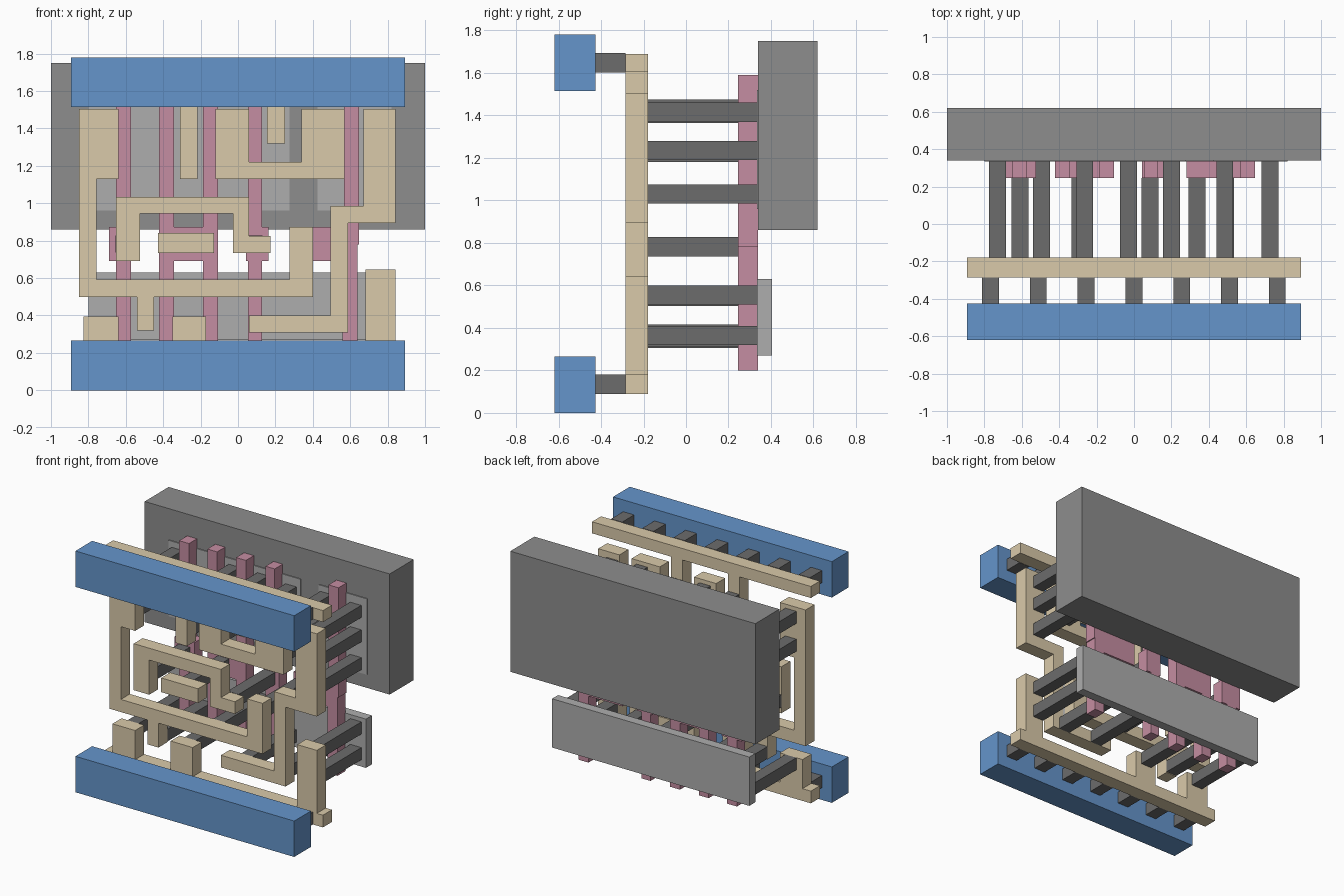
import bpy, bmesh


def material(name, rgb):
    m = bpy.data.materials.new(name)
    m.diffuse_color = (*rgb, 1)
    return m


BLUE = material("rail_blue", (0.13, 0.30, 0.60))
TAN = material("trace_tan", (0.70, 0.59, 0.40))
PINK = material("gate_pink", (0.56, 0.27, 0.36))
DARK = material("pillar_grey", (0.15, 0.15, 0.15))
MID = material("well_grey", (0.27, 0.27, 0.27))
LIGHT = material("strip_grey", (0.42, 0.42, 0.42))


def plate(name, outline, y0, y1, mat):
    """Extrude an x/z outline from y0 to y1."""
    bm = bmesh.new()
    face = bm.faces.new([bm.verts.new((x, y0, z)) for x, z in outline])
    new = bmesh.ops.extrude_face_region(bm, geom=[face])["geom"]
    bmesh.ops.translate(bm, vec=(0, y1 - y0, 0),
                        verts=[v for v in new if isinstance(v, bmesh.types.BMVert)])
    bmesh.ops.recalc_face_normals(bm, faces=bm.faces)
    me = bpy.data.meshes.new(name)
    bm.to_mesh(me)
    bm.free()
    me.materials.append(mat)
    ob = bpy.data.objects.new(name, me)
    bpy.context.collection.objects.link(ob)
    return ob


def box(name, x0, x1, z0, z1, y0, y1, mat):
    return plate(name, [(x0, z0), (x1, z0), (x1, z1), (x0, z1)], y0, y1, mat)


def pillar(name, x, z, y0, y1):
    box(name, x - .045, x + .045, z - .045, z + .045, y0, y1, DARK)


# Front rails with their row of short pillars
for side, z0, zp in (("lower", 0, .135), ("upper", 1.515, 1.648)):
    box(side + "_rail", -.893, .893, z0, z0 + .265, -.62, -.425, BLUE)
    for i in range(7):
        pillar(side + "_rail_pillar", -.767 + i * .2555, zp, -.425, -.285)

# Back well and the thin strips
box("back_well", -1, 1, .86, 1.75, .34, .62, MID)
box("lower_strip", -.8, .81, .27, .63, .335, .405, LIGHT)
box("upper_strip_left", -.8, .275, .96, 1.52, .333, .405, LIGHT)
box("upper_strip_right", .425, .82, .96, 1.52, .333, .405, LIGHT)

# Pink gate bars with widened pads
GY = (.245, .338, PINK)


def gate(name, x0, x1, p0, p1):
    a, b, c, d = .2, .69, .873, 1.59
    plate(name, [(x0, a), (x1, a), (x1, b), (p1, b), (p1, c), (x1, c), (x1, d),
                 (x0, d), (x0, c), (p0, c), (p0, b), (x0, b)], *GY)


gate("gate_1", -.652, -.572, -.69, -.525)
gate("gate_4", .053, .128, .042, .163)
plate("gate_pair", [(-.422, .2), (-.342, .2), (-.342, .69), (-.187, .69), (-.187, .2),
                    (-.107, .2), (-.107, 1.59), (-.187, 1.59), (-.187, .873),
                    (-.342, .873), (-.342, 1.59), (-.422, 1.59)], *GY)
plate("gate_5", [(.56, .2), (.64, .2), (.64, .78), (.648, .78), (.648, 1.59),
                 (.567, 1.59), (.567, .873), (.28, .873), (.28, .69), (.56, .69)], *GY)

# Tan traces
TY = (-.285, -.18, TAN)
plate("upper_trace", [(-.893, 1.69), (-.893, 1.605), (-.31, 1.605), (-.31, 1.13),
                      (-.217, 1.13), (-.217, 1.605), (.155, 1.605), (.155, 1.32),
                      (.25, 1.32), (.25, 1.605), (.893, 1.605), (.893, 1.69)], *TY)
plate("lower_trace", [(-.893, .09), (.893, .09), (.893, .18), (.843, .18), (.843, .645),
                      (.683, .645), (.683, .18), (-.17, .18), (-.17, .395), (-.35, .395),
                      (-.35, .18), (-.64, .18), (-.64, .395), (-.825, .395), (-.825, .18),
                      (-.893, .18)], *TY)
plate("left_trace", [(-.85, 1.505), (-.85, .5), (-.54, .5), (-.54, .32), (-.45, .32),
                     (-.45, .5), (.4, .5), (.4, .873), (.275, .873), (.275, .593),
                     (-.757, .593), (-.757, 1.13), (-.64, 1.13), (-.64, 1.505)], *TY)
plate("u_trace", [(-.12, 1.505), (-.12, 1.13), (.57, 1.13), (.57, 1.505), (.34, 1.505),
                  (.34, 1.22), (.06, 1.22), (.06, 1.505)], *TY)
plate("right_trace", [(.06, .31), (.588, .31), (.588, .895), (.843, .895), (.843, 1.505),
                      (.67, 1.505), (.67, .985), (.495, .985), (.495, .4), (.06, .4)], *TY)
plate("middle_trace", [(-.652, .69), (-.525, .69), (-.525, .945), (-.028, .945), (-.028, .735),
                       (.175, .735), (.175, .825), (.06, .825), (.06, 1.033), (-.652, 1.033)], *TY)
box("short_trace", -.427, -.127, .735, .84, *TY)

# Long pillars from traces to gate pads
for x in (-.61, -.29, .085, .337):
    pillar("gate_pillar", x, .782, -.18, .247)

# Long pillars from traces to strips
upper = [(x, z) for x in (-.73, -.263, -.03, .485) for z in (1.225, 1.43)]
upper += [(.2, 1.41), (.728, 1.03), (.728, 1.235), (.728, 1.415)]
lower = [(-.73, .35), (-.495, .37), (-.263, .35), (-.03, .548), (.2, .355),
         (.49, .355), (.728, .365), (.728, .555)]
for x, z in upper + lower:
    pillar("strip_pillar", x, z, -.18, .336)
